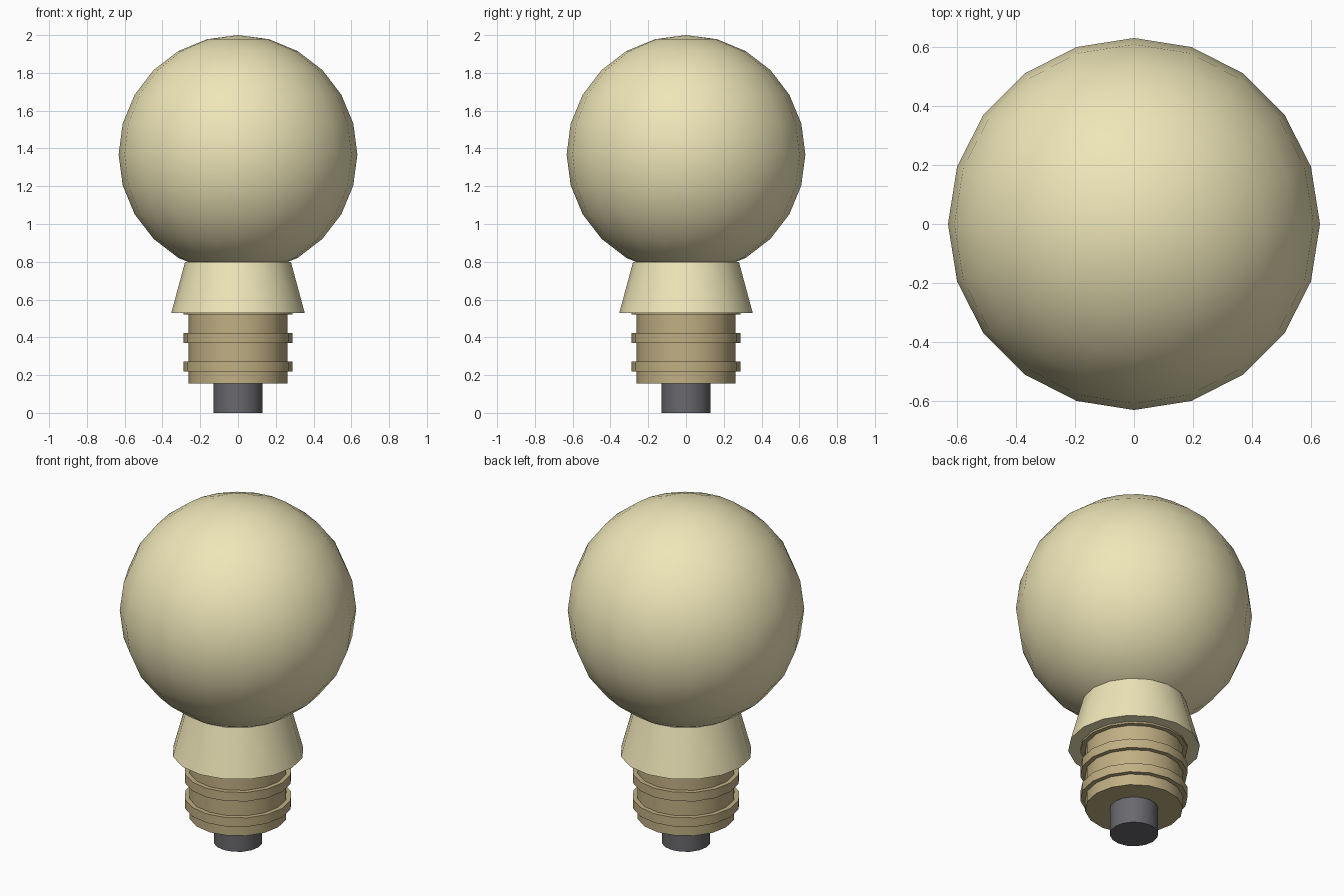
import bpy, math

if "Cube" in bpy.data.objects:
    bpy.data.objects.remove(bpy.data.objects["Cube"])


def material(name, color):
    m = bpy.data.materials.new(name)
    m.diffuse_color = (*color, 1)
    m.use_nodes = True
    m.node_tree.nodes["Principled BSDF"].inputs["Base Color"].default_value = m.diffuse_color
    return m


cream = material("cream_glass", (0.86, 0.79, 0.48))
tan = material("tan_metal", (0.53, 0.43, 0.23))
dark = material("dark_contact", (0.14, 0.14, 0.155))


def finish(name, mat):
    ob = bpy.context.object
    ob.name = name
    ob.data.materials.append(mat)
    bpy.ops.object.shade_smooth_by_angle(angle=math.radians(35))


def frustum(name, r_low, r_high, z_low, z_high, mat, sides=16):
    bpy.ops.mesh.primitive_cone_add(vertices=sides, radius1=r_low, radius2=r_high,
                                    depth=z_high - z_low,
                                    location=(0, 0, (z_low + z_high) / 2))
    finish(name, mat)


# Glass globe
bpy.ops.mesh.primitive_uv_sphere_add(segments=20, ring_count=12, radius=0.632,
                                     location=(0, 0, 1.368))
finish("globe", cream)

# Flared collar below the globe
frustum("collar", 0.353, 0.28, 0.53, 0.80, cream)

# Screw base with raised thread rings
frustum("screw_base", 0.262, 0.262, 0.155, 0.56, tan)
for i in range(3):
    z = 0.22 + 0.15 * i
    frustum(f"thread_ring_{i + 1}", 0.288, 0.288, z, z + 0.053, tan)

# Contact pin at the bottom
frustum("contact_pin", 0.13, 0.13, 0.0, 0.17, dark)
